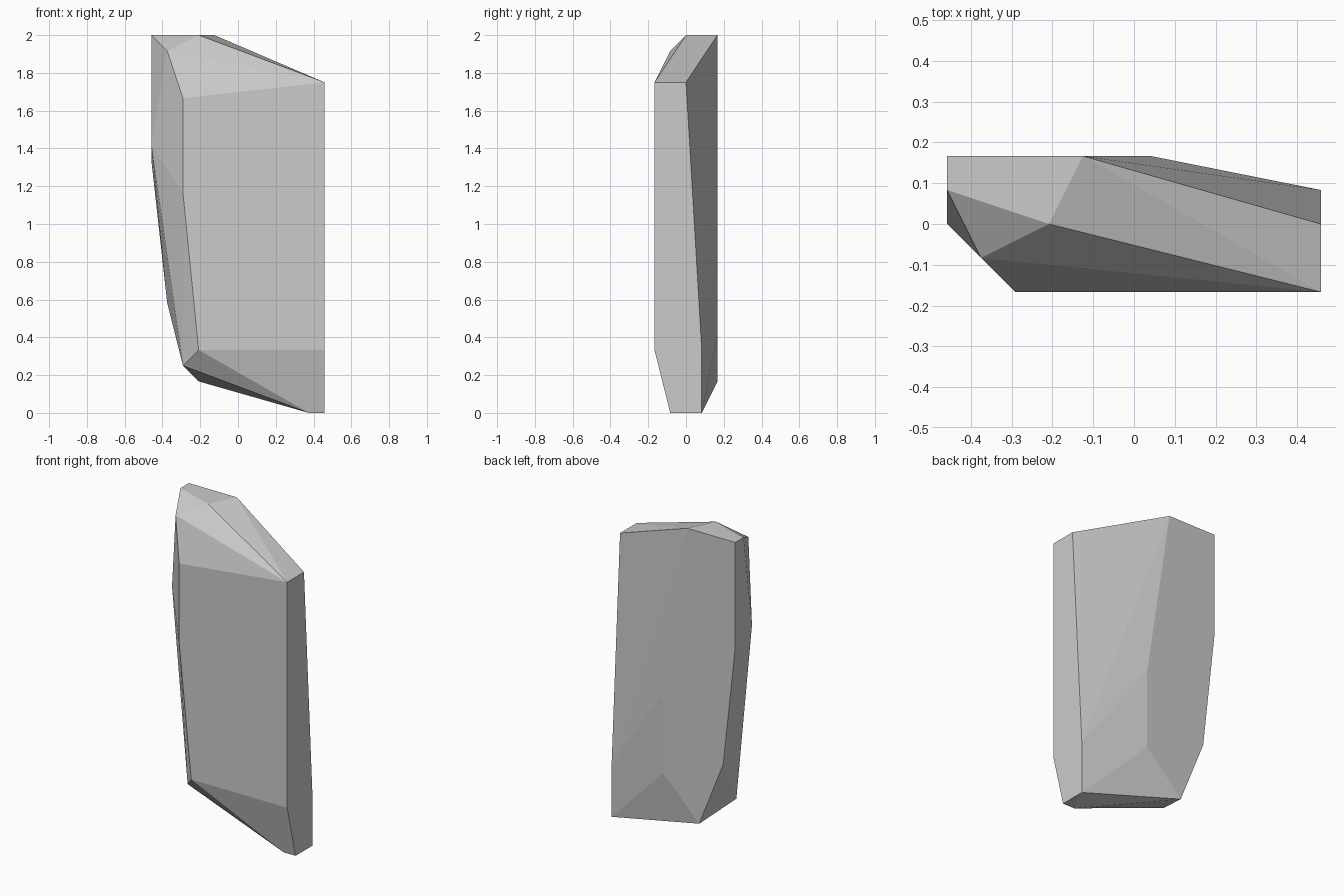
import bpy, bmesh

if "Cube" in bpy.data.objects:
    bpy.data.objects.remove(bpy.data.objects["Cube"])

# Faceted rock slab: convex hull of corner points on a 1/12-unit lattice
U = 1 / 12
X = 5.5
corners = [
    # crown
    (-X, 2, 24), (-X, 1, 24), (-1.5, 2, 24), (-2.5, 0, 24), (-4.5, -1, 23),
    # right shoulder
    (X, -2, 21), (X, 0, 21),
    # front face
    (-3.5, -2, 20), (-3.5, -2, 14), (-2.5, -2, 4), (X, -2, 4),
    # left flank
    (-X, 2, 16), (-X, 0, 17), (-4.5, 2, 7), (-3.5, -1, 3),
    # back face
    (0.5, 2, 11), (0.5, 2, 5), (-2.5, 2, 2), (X, 1, 4),
    # foot
    (X, 1, 0), (X, -1, 0), (4.5, -1, 0),
]

bm = bmesh.new()
for x, y, z in corners:
    bm.verts.new((x * U, y * U, z * U))
hull = bmesh.ops.convex_hull(bm, input=bm.verts[:])
loose = [v for v in bm.verts if not v.link_faces]
bmesh.ops.delete(bm, geom=loose, context='VERTS')

# Merge coplanar triangles into flat facets
bmesh.ops.dissolve_limit(bm, angle_limit=0.005, verts=bm.verts[:], edges=bm.edges[:])
bmesh.ops.recalc_face_normals(bm, faces=bm.faces[:])

mesh = bpy.data.meshes.new("rock_slab")
bm.to_mesh(mesh)
bm.free()
bpy.context.collection.objects.link(bpy.data.objects.new("rock_slab", mesh))
